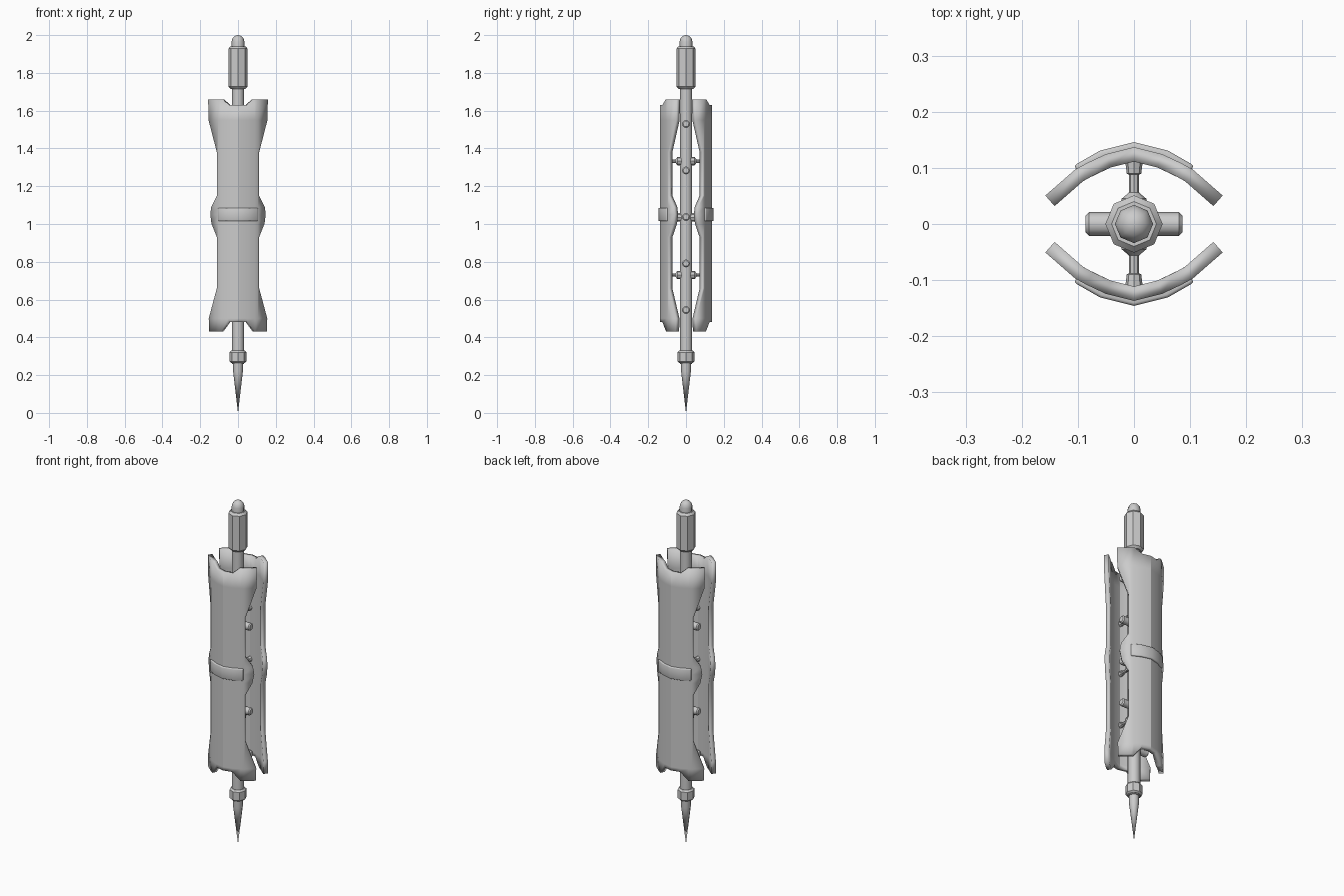
import bpy, bmesh
from math import sin, cos, pi, radians
from mathutils import Matrix

if "Cube" in bpy.data.objects:
    bpy.data.objects.remove(bpy.data.objects["Cube"])


def finish(name, bm, angle):
    me = bpy.data.meshes.new(name)
    bm.to_mesh(me)
    bm.free()
    me.shade_smooth()
    me.set_sharp_from_angle(angle=radians(angle))
    ob = bpy.data.objects.new(name, me)
    bpy.context.collection.objects.link(ob)
    return ob


def lathe(name, profile, sides=8, matrix=Matrix(), angle=50):
    """Revolve (radius, z) points around z; radius 0 closes to a point."""
    bm = bmesh.new()
    rings = []
    for r, z in profile:
        n = sides if r > 0 else 1
        rings.append([bm.verts.new((r * cos(2 * pi * k / sides), r * sin(2 * pi * k / sides), z))
                      for k in range(n)])
    for a, b in zip(rings, rings[1:]):
        for k in range(sides):
            q = [a[k % len(a)], a[(k + 1) % len(a)], b[(k + 1) % len(b)], b[k % len(b)]]
            bm.faces.new(list(dict.fromkeys(q)))
    for ring in (rings[0], rings[-1]):
        if len(ring) > 1:
            bm.faces.new(ring)
    bmesh.ops.recalc_face_normals(bm, faces=bm.faces)
    bm.transform(matrix)
    return finish(name, bm, angle)


# arched cross-section shared by the plates and bands
ARCH = [(0, .137), (.06, .122), (.105, .097), (.16, .049)]


def arch_y(x):
    x = abs(x)
    for (x0, y0), (x1, y1) in zip(ARCH, ARCH[1:]):
        if x <= x1 or x1 == ARCH[-1][0]:
            return y0 + (y1 - y0) * (x - x0) / (x1 - x0)


def shell(name, rows, lift, thick, back, bevel=0):
    """Skin rows of (x, z) points onto the arch, then thicken inwards."""
    bm = bmesh.new()
    grid = [[bm.verts.new((x, -arch_y(x) - lift, z)) for x, z in row] for row in rows]
    for a, b in zip(grid, grid[1:]):
        for j in range(len(a) - 1):
            bm.faces.new((a[j], a[j + 1], b[j + 1], b[j]))
    if back:
        bm.transform(Matrix.Rotation(pi, 4, 'Z'))
    ob = finish(name, bm, 20)
    m = ob.modifiers.new("thickness", 'SOLIDIFY')
    m.thickness, m.offset, m.use_even_offset = thick, -1, True
    if bevel:
        m = ob.modifiers.new("bevel", 'BEVEL')
        m.width, m.segments, m.angle_limit = bevel, 2, radians(50)
    return ob


def mirror_row(half):
    return [(-x, z) for x, z in reversed(half[1:])] + half


# half-width outline of the plates: (half width, z)
OUTLINE = [(.155, .50), (.112, .66), (.112, .93), (.140, 1.0), (.147, 1.05),
           (.142, 1.09), (.112, 1.15), (.112, 1.38), (.156, 1.55)]
COLS = (0, .05, .09, .105)
rows = [mirror_row([(0, .48), (.05, .48), (.09, .43), (.105, .43), (.153, .43)])]
rows += [mirror_row([(c, z) for c in COLS] + [(w, z)]) for w, z in OUTLINE]
rows += [mirror_row([(0, 1.63), (.05, 1.63), (.085, 1.66), (.105, 1.66), (.158, 1.66)])]
band = [mirror_row([(x, z) for x in (0, .06, .107)]) for z in (1.015, 1.085)]

# plates and their bands
for side, back in (("front", False), ("back", True)):
    shell(side + "_plate", rows, 0, .025, back)
    shell(side + "_band", band, .009, .02, back, .005)

# central shaft, grip, cap, collar and spike
lathe("shaft", [(.033, .26), (.033, 1.74)])
lathe("grip", [(.04, 1.715), (.051, 1.727), (.051, 1.928), (.04, 1.94)], angle=40)
lathe("cap", [(.034, 1.93), (.034, 1.965)] +
      [(.034 * cos(t), 1.965 + .035 * sin(t)) for t in (.5, .9, 1.25)] + [(0, 2.0)])
lathe("collar", [(.036, .264), (.045, .272), (.045, .32), (.036, .329)], angle=40)
lathe("spike", [(.027, .28), (.026, .22), (0, 0)])

# pegs through the shaft, left to right
for i in range(5):
    lathe(f"peg_{i + 1}", [(.015, -.086), (.021, -.080), (.021, .080), (.015, .086)], 12,
          Matrix.Translation((0, 0, .545 + .2462 * i)) @ Matrix.Rotation(pi / 2, 4, 'Y'), 40)

# struts holding the plates, flared at both ends
STRUT = [(.022, .025), (.022, .045), (.009, .056), (.009, .088), (.013, .090), (.016, .115)]
for i, z in enumerate((.73, 1.035, 1.333)):
    for side, s in (("front", 1), ("back", -1)):
        lathe(f"{side}_strut_{i + 1}", STRUT, 8,
              Matrix.Translation((0, 0, z)) @ Matrix.Rotation(s * pi / 2, 4, 'X'), 40)
